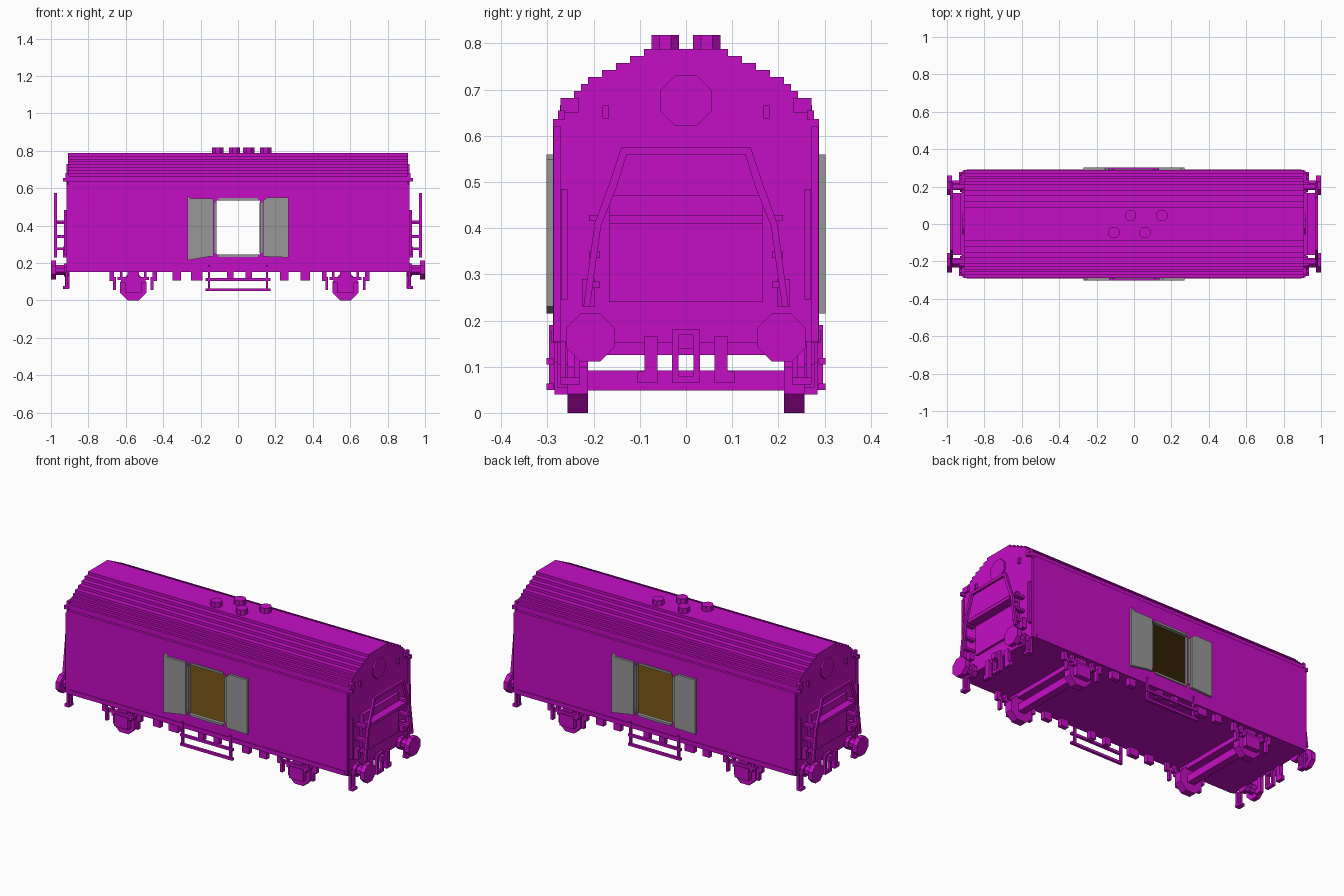
import bpy
import bmesh
import math

if "Cube" in bpy.data.objects:
    bpy.data.objects.remove(bpy.data.objects["Cube"], do_unlink=True)

V = 2 / 132  # block size of the stepped surfaces


def material(name, rgb):
    m = bpy.data.materials.new(name)
    m.use_nodes = True
    m.diffuse_color = (*rgb, 1)
    bsdf = next(n for n in m.node_tree.nodes if n.type == 'BSDF_PRINCIPLED')
    bsdf.inputs["Base Color"].default_value = (*rgb, 1)
    return m


MAGENTA = material("magenta paint", (0.56, 0.004, 0.56))
GREY = material("grey door", (0.31, 0.31, 0.31))
BROWN = material("brown lining", (0.125, 0.06, 0.005))

parts = {}


def prism(name, pts, axis, lo, hi, mat=MAGENTA, spin=1):
    """Extrude a 2D outline along an axis; spin=-1 turns it half round z."""
    bm = parts.setdefault(name, (bmesh.new(), mat))[0]
    rings = []
    for d in (lo, hi):
        ring = []
        for a, b in pts:
            x, y, z = {'x': (d, a, b), 'y': (a, d, b), 'z': (a, b, d)}[axis]
            ring.append(bm.verts.new((x * spin, y * spin, z)))
        rings.append(ring)
    n = len(pts)
    faces = [bm.faces.new(rings[0]), bm.faces.new(rings[1])]
    for i in range(n):
        j = (i + 1) % n
        faces.append(bm.faces.new((rings[0][i], rings[0][j], rings[1][j], rings[1][i])))
    bmesh.ops.recalc_face_normals(bm, faces=faces)


def box(name, x, y, z, mat=MAGENTA, spin=1):
    prism(name, [(x[0], y[0]), (x[1], y[0]), (x[1], y[1]), (x[0], y[1])],
          'z', z[0], z[1], mat, spin)


def octagon(a, b, r):
    """Eight-sided outline with flat sides at distance r."""
    k = r / math.cos(math.pi / 8)
    return [(a + k * math.cos(math.pi / 8 + i * math.pi / 4),
             b + k * math.sin(math.pi / 8 + i * math.pi / 4)) for i in range(8)]


def mirrored(half):
    return half + [(-a, b) for a, b in reversed(half)]


# Body with stepped roof: (half width, top) of each step, in blocks
steps = [(19, 42), (18, 44), (17, 45), (16, 46), (15, 47),
         (14, 48), (12, 49), (10, 50), (8, 51), (6, 52)]
half, z = [], 10
for w, top in steps:
    half += [(w * V, z * V), (w * V, top * V)]
    z = top
prism("wagon_body", mirrored(half), 'x', -0.909, 0.909)

# Cutters for the hollow inside and the doorway
box("interior_cutter", (-0.89, 0.89), (-0.272, 0.272), (0.235, 0.56), BROWN)
box("doorway_cutter", (-0.115, 0.118), (-0.4, 0.4), (0.245, 0.535), GREY)

# Roof vents
for x, y in ((-0.018, 0.045), (0.148, 0.045), (-0.108, -0.045), (0.057, -0.045)):
    prism("roof_vents", octagon(x, y, 0.03), 'z', 0.785, 0.818)

for s in (1, -1):
    # Open doors and doorway frame
    prism("door_leaves", [(-0.27, 0.215), (-0.155, 0.235), (-0.13, 0.235), (-0.13, 0.545),
                          (-0.25, 0.545), (-0.27, 0.56)], 'y', -0.302, -0.287, GREY, s)
    prism("door_leaves", [(0.135, 0.235), (0.27, 0.23), (0.27, 0.55), (0.155, 0.55),
                          (0.135, 0.535)], 'y', -0.302, -0.287, GREY, s)
    for x in ((-0.126, -0.115), (0.118, 0.131)):
        box("door_frame", x, (-0.294, -0.285), (0.255, 0.525), GREY, s)
    for z in ((0.233, 0.245), (0.535, 0.547)):
        box("door_frame", (-0.105, 0.108), (-0.294, -0.285), z, GREY, s)

    # Hanging steps below the door
    for z in (0.05, 0.105):
        box("door_steps", (-0.165, 0.175), (-0.302, -0.287), (z, z + 0.014), spin=s)
    for x in (-0.155, 0.155):
        box("door_steps", (x - 0.006, x + 0.006), (-0.297, -0.283), (0.05, 0.19), spin=s)

# Side sill, underfloor brackets and wheel gear along both sides
for s in (1, -1):
    def side(name, x, y, z):
        box(name, x, sorted((s * y[0], s * y[1])), z)

    side("side_sill", (-0.895, 0.895), (0.28, 0.292), (0.152, 0.178))
    for x in ((-0.35, -0.305), (-0.25, -0.19), (-0.06, -0.025), (0.04, 0.075),
              (0.225, 0.27), (0.335, 0.385)):
        side("floor_brackets", x, (0.257, 0.285), (0.108, 0.155))
    for cx in (-0.56, 0.575):
        prism("wheels", octagon(cx, 0.07, 0.07), 'y', s * 0.212, s * 0.257)
        side("axle_boxes", (cx - 0.045, cx + 0.045), (0.25, 0.285), (0.04, 0.11))
        side("leaf_springs", (cx - 0.065, cx + 0.065), (0.255, 0.278), (0.095, 0.11))
        side("leaf_springs", (cx - 0.085, cx + 0.085), (0.255, 0.278), (0.11, 0.125))
        for d in (-1, 1):
            side("spring_hangers", (cx + d * 0.1 - 0.007, cx + d * 0.1 + 0.007),
                 (0.255, 0.278), (0.055, 0.125))
            side("spring_hangers", (cx + d * 0.115 - 0.012, cx + d * 0.115 + 0.012),
                 (0.255, 0.278), (0.105, 0.155))
            side("spring_hangers", (cx + d * 0.065 - 0.007, cx + d * 0.065 + 0.007),
                 (0.255, 0.278), (0.12, 0.155))

# Axles and cross beams
for cx in (-0.56, 0.575):
    box("axles", (cx - 0.022, cx + 0.022), (-0.215, 0.215), (0.048, 0.092))
    box("cross_beams", (cx - 0.03, cx + 0.03), (-0.27, 0.27), (0.125, 0.155))

# Both ends
rail_out = [(0.222, 0.23), (0.198, 0.41), (0.165, 0.5), (0.14, 0.575)]
rail_in = [(0.208, 0.23), (0.184, 0.405), (0.15, 0.49), (0.128, 0.56)]
rail = mirrored(rail_out) + [(-a, b) for a, b in rail_in] + rail_in[::-1]
for e in (1, -1):
    # Folding gangway and its arched handrail
    prism("end_handrails", rail, 'x', 0.968, 0.983, spin=e)
    box("gangways", (0.905, 0.975), (-0.167, 0.167), (0.41, 0.428), spin=e)
    box("gangways", (0.905, 0.928), (-0.167, 0.167), (0.41, 0.472), spin=e)
    box("end_panels", (0.905, 0.922), (-0.167, 0.167), (0.24, 0.41), spin=e)

    # Round hatch, coupling and draw hook
    prism("end_hatches", octagon(0, 0.676, 0.055), 'x', 0.905, 0.918, spin=e)
    box("draw_hooks", (0.9, 0.945), (-0.016, 0.016), (0.138, 0.17), spin=e)
    for d in (1, -1):
        def end(name, x, y, z):
            box(name, x, sorted((d * y[0], d * y[1])), z, spin=e)

        for z in (0.27, 0.335, 0.415):
            end("ladder_rungs", (0.9, 0.972), (0.186, 0.21), (z, z + 0.014))
        end("ladder_rungs", (0.905, 0.935), (0.197, 0.225), (0.23, 0.29))
        end("end_lamps", (0.905, 0.922), (0.167, 0.181), (0.637, 0.666))
        end("roof_brackets", (0.905, 0.935), (0.262, 0.277), (0.635, 0.655))
        end("roof_brackets", (0.905, 0.922), (0.232, 0.272), (0.65, 0.682))
        end("corner_posts", (0.9, 0.917), (0.272, 0.287), (0.155, 0.62))
        end("corner_grips", (0.905, 0.93), (0.257, 0.271), (0.245, 0.485))
        end("brake_hoses", (0.9, 0.922), (0.062, 0.09), (0.065, 0.167))
        end("brake_hoses", (0.9, 0.922), (0.088, 0.105), (0.065, 0.09))
        end("coupling_links", (0.905, 0.925), (0.016, 0.03), (0.065, 0.182))
        end("corner_steps", (0.908, 0.922), (0.23, 0.242), (0.065, 0.155))
        end("corner_steps", (0.908, 0.922), (0.26, 0.272), (0.065, 0.155))
        end("corner_steps", (0.905, 0.935), (0.23, 0.272), (0.062, 0.077))
        # Buffers
        prism("buffers", octagon(d * 0.207, 0.163, 0.052), 'x', 0.972, 1.0, spin=e)
        prism("buffers", octagon(d * 0.207, 0.163, 0.026), 'x', 0.9, 0.975, spin=e)
        prism("buffers", octagon(d * 0.207, 0.163, 0.036), 'x', 0.9, 0.93, spin=e)
    box("coupling_links", (0.905, 0.925), (-0.03, 0.03), (0.065, 0.08), spin=e)
    box("coupling_links", (0.905, 0.925), (-0.03, 0.03), (0.168, 0.182), spin=e)

# Turn the collected parts into objects
objs = {}
for name, (bm, mat) in parts.items():
    mesh = bpy.data.meshes.new(name)
    bm.to_mesh(mesh)
    bm.free()
    mesh.materials.append(mat)
    objs[name] = bpy.data.objects.new(name, mesh)
    bpy.context.collection.objects.link(objs[name])

# Hollow the body, keeping each cutter's colour on the cut faces
body = objs["wagon_body"]
bpy.context.view_layer.objects.active = body
for name in ("interior_cutter", "doorway_cutter"):
    cutter = objs[name]
    cutter.hide_render = True
    mod = body.modifiers.new(name, 'BOOLEAN')
    mod.operation = 'DIFFERENCE'
    mod.solver = 'EXACT'
    mod.material_mode = 'TRANSFER'
    mod.object = cutter
    bpy.ops.object.modifier_apply(modifier=mod.name)
    bpy.data.objects.remove(cutter, do_unlink=True)
